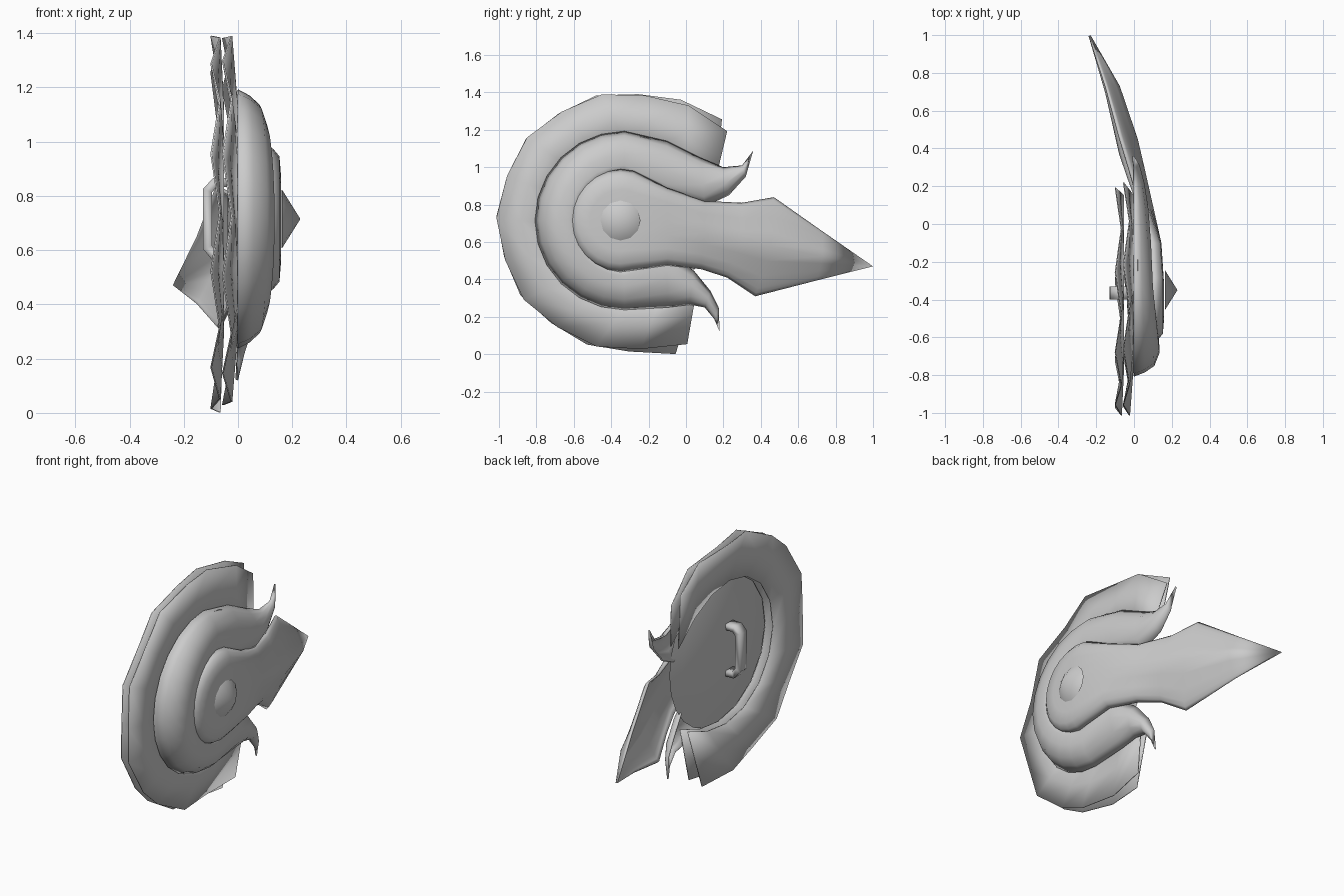
import bpy, bmesh
from math import sin, cos, radians, pi

cube = bpy.data.objects.get("Cube")
if cube:
    bpy.data.objects.remove(cube, do_unlink=True)

grey = bpy.data.materials.new("plain grey")
grey.use_nodes = True
COLOUR = (0.6, 0.6, 0.6, 1)
grey.diffuse_color = COLOUR
grey.node_tree.nodes["Principled BSDF"].inputs["Base Color"].default_value = COLOUR

CY, CZ = -0.33, 0.715          # centre of the shield in y and z


def lerp(a, b, t):
    return a + (b - a) * t


def polar(r, degrees, cy=CY):
    a = radians(degrees)
    return cy + r * cos(a), CZ + r * sin(a)


def finish(ob, smooth):
    ob.data.materials.clear()
    ob.data.materials.append(grey)
    bpy.ops.object.select_all(action='DESELECT')
    ob.select_set(True)
    bpy.context.view_layer.objects.active = ob
    bpy.ops.object.shade_smooth_by_angle(angle=radians(smooth))


def grid_object(name, rows, closed=False, smooth=50, thick=0, offset=-1, facing=1):
    """Skin rows of points, face them along +x or -x, optionally thicken."""
    bm = bmesh.new()
    verts = [[bm.verts.new(p) for p in row] for row in rows]
    pairs = list(zip(verts, verts[1:]))
    if closed:
        pairs.append((verts[-1], verts[0]))
    for a, b in pairs:
        for i in range(len(a) - 1):
            bm.faces.new((a[i], a[i + 1], b[i + 1], b[i]))
    bmesh.ops.remove_doubles(bm, verts=bm.verts, dist=0.0005)
    bmesh.ops.dissolve_degenerate(bm, edges=bm.edges, dist=0.0001)
    bmesh.ops.recalc_face_normals(bm, faces=bm.faces)
    if facing * sum(f.normal.x * f.calc_area() for f in bm.faces) < 0:
        bmesh.ops.reverse_faces(bm, faces=bm.faces)
    mesh = bpy.data.meshes.new(name)
    bm.to_mesh(mesh)
    bm.free()
    ob = bpy.data.objects.new(name, mesh)
    bpy.context.collection.objects.link(ob)
    finish(ob, smooth)
    if thick:
        mod = ob.modifiers.new("thickness", 'SOLIDIFY')
        mod.thickness, mod.offset = thick, offset


def ribbon(stations, profile):
    """Rows across a raised band: outer point, inner point, edge x, crest x, roundness."""
    rows = []
    for outer, inner, edge, crest, rnd in stations:
        rows.append([(lerp(edge, crest, h), lerp(outer[0], inner[0], t),
                      lerp(outer[1], inner[1], t)) for t, h in profile(rnd)])
    return rows


# Horned crescent around the boss plate
def horn_profile(rnd):
    return [(0, 0), (.1, .43), (.25, .8), (.55, 1), (.8, lerp(.75, 1, rnd)), (1, rnd)]


upper = [((.36, 1.09), (.36, 1.09), 0, 0, 0),
         ((.3, 1.01), (.32, .95), 0, .03, 0),
         ((.2, 1), (.23, .85), 0, .055, 0),
         ((.08, 1.05), (.1, .79), 0, .075, .2),
         ((-.1, 1.14), (-.1, .85), 0, .09, .7)]
lower = [((-.1, .25), (-.1, .55), 0, .09, .7),
         ((.02, .265), (.04, .45), 0, .07, .2),
         ((.1, .25), (.13, .34), 0, .05, 0),
         ((.15, .19), (.175, .25), 0, .025, 0),
         ((.18, .12), (.18, .12), 0, 0, 0)]
bend = [(polar(.478, a), polar(.25, a), 0, .1 - .035 * cos(radians(a)), .95)
        for a in range(90, 271, 15)]
grid_object("horned_crescent", ribbon(upper + bend + lower, horn_profile), thick=.01)


# Round boss plate running into a bent blade
def plate_profile(rnd):
    return [(t, lerp(t, h, rnd)) for t, h in
            [(0, 0), (.06, .5), (.16, .88), (.4, .97), (.7, 1), (1, 1)]]


tip = ((1, .47), (1, .47), -.23, -.23, 0)
blade_top = [((.73, .657), (.73, .525), -.145, -.075, .1),
             ((.47, .84), (.45, .58), -.075, .02, .2),
             ((.3, .81), (.3, .6), -.025, .055, .3),
             ((.1, .82), (.1, .65), .03, .1, .6),
             ((-.1, .89), (-.1, .7), .09, .145, 1)]
blade_bottom = [((-.1, .475), (-.1, .7), .09, .145, 1),
                ((.08, .455), (.1, .65), .03, .1, .6),
                ((.22, .41), (.3, .6), -.02, .055, .3),
                ((.37, .31), (.45, .58), -.07, .02, .2),
                ((.7, .395), (.73, .525), -.145, -.075, .1)]
disc = [(polar(.275, a, -.35), (-.35, CZ), .1, .16, 1) for a in range(75, 286, 15)]
grid_object("boss_plate_and_blade",
            ribbon([tip] + blade_top + disc + blade_bottom, plate_profile),
            closed=True, thick=.012)

# Pointed boss
bpy.ops.mesh.primitive_cone_add(vertices=12, radius1=.107, radius2=0, depth=.067,
                                location=(.1965, -.35, CZ), rotation=(0, pi / 2, 0))
boss = bpy.context.object
boss.name = "boss"
finish(boss, 70)

# Domed backing, trimmed straight on the blade side
rows = []
for a in range(0, 360, 15):
    row = []
    for k in range(6):
        y, z = polar(.46 * k / 5, a)
        row.append((lerp(-.04, .02, (k / 5) ** 2), min(y, .14 + .16 * (z - .68)), z))
    rows.append(row)
grid_object("domed_backing", rows, closed=True, smooth=60, facing=-1)


# Two overlapping pleated skirts behind the crescent, sloping forward to the inside
def skirt(name, start, end, rim_x, inner_x, phase, end_r):
    rows, n = [], 13
    for i in range(n + 1):
        k = i / n
        flare = abs(2 * k - 1) ** 6
        zig = .016 if (i + phase) % 2 else -.016
        oy, oz = polar(lerp(.677, end_r, flare) + zig * .4, lerp(start, end, k))
        iy, iz = polar(lerp(.42, .52, flare), lerp(22, 319, k))
        rows.append([(lerp(rim_x, inner_x, t) + zig * (1 - t),
                      lerp(oy, iy, t), lerp(oz, iz, t)) for t in (0, .5, 1)])
    grid_object(name, rows, thick=.006, offset=0)


skirt("front_skirt", 41, 297, -.04, -.004, 0, .735)
skirt("back_skirt", 46, 291, -.083, -.055, 0, .758)

# Grip on the back
path = [(-.02, .85), (-.085, .85), (-.112, .82), (-.112, .61), (-.08, .57), (-.02, .57)]
grid_object("grip", [[(x, y, z) for y in (-.4, -.33)] for x, z in path],
            smooth=30, thick=.035, offset=0)
